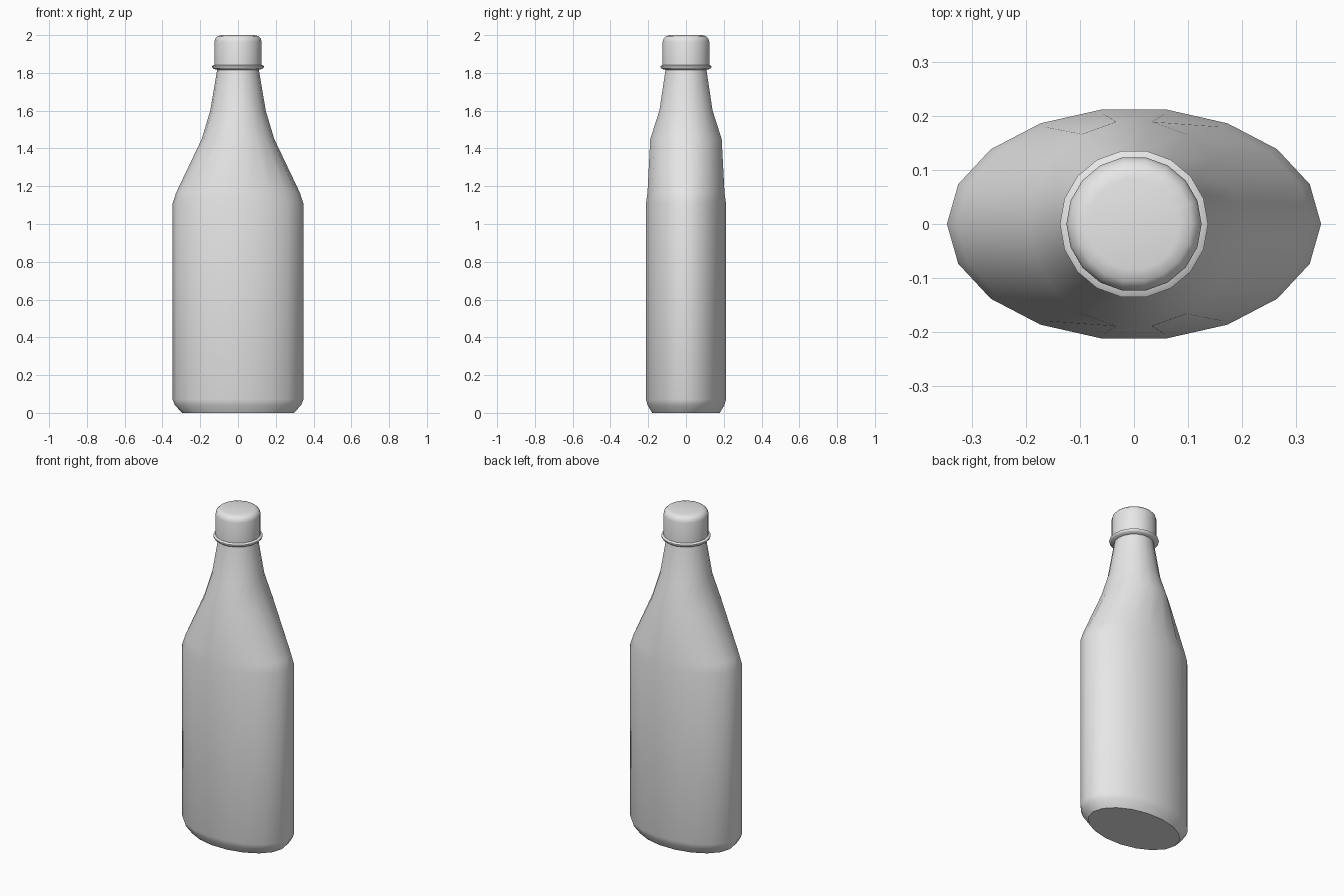
import bpy, bmesh, math

cube = bpy.data.objects.get("Cube")
if cube:
    bpy.data.objects.remove(cube, do_unlink=True)

SIDES = 18

grey = bpy.data.materials.new("plain grey")
grey.use_nodes = True
grey.diffuse_color = (0.8, 0.8, 0.8, 1)
grey.node_tree.nodes["Principled BSDF"].inputs["Base Color"].default_value = (0.8, 0.8, 0.8, 1)


def loft(name, rows):
    """Skin elliptical rings given as (x radius, y radius, height)."""
    bm = bmesh.new()
    rings = []
    for rx, ry, z in rows:
        angles = [math.tau * i / SIDES for i in range(SIDES)]
        rings.append([bm.verts.new((rx * math.cos(a), ry * math.sin(a), z)) for a in angles])
    for low, high in zip(rings, rings[1:]):
        for i in range(SIDES):
            j = (i + 1) % SIDES
            bm.faces.new((low[i], low[j], high[j], high[i]))
    bm.faces.new(rings[0][::-1])
    bm.faces.new(rings[-1])
    mesh = bpy.data.meshes.new(name)
    bm.to_mesh(mesh)
    bm.free()
    mesh.materials.append(grey)
    obj = bpy.data.objects.new(name, mesh)
    bpy.context.collection.objects.link(obj)
    bpy.ops.object.select_all(action='DESELECT')
    obj.select_set(True)
    bpy.context.view_layer.objects.active = obj
    bpy.ops.object.shade_smooth_by_angle(angle=math.radians(40))
    return obj


def turned(name, profile):
    """Round part from (radius, height) points."""
    return loft(name, [(r, r, z) for r, z in profile])


# Oval body blending into a round neck
loft("bottle_body", [
    (0.295, 0.182, 0), (0.334, 0.206, 0.04), (0.346, 0.215, 0.07),
    (0.346, 0.215, 1.11), (0.328, 0.207, 1.165),
    (0.192, 0.192, 1.45), (0.147, 0.143, 1.6), (0.108, 0.108, 1.83),
])

# Thin collar under the cap
turned("neck_collar", [(0.106, 1.815), (0.13, 1.821), (0.137, 1.83),
                       (0.137, 1.836), (0.123, 1.844)])

# Cap with rounded top edge
turned("cap", [(0.125, 1.838), (0.125, 1.965), (0.12, 1.983), (0.107, 1.995), (0.085, 2.0)])
